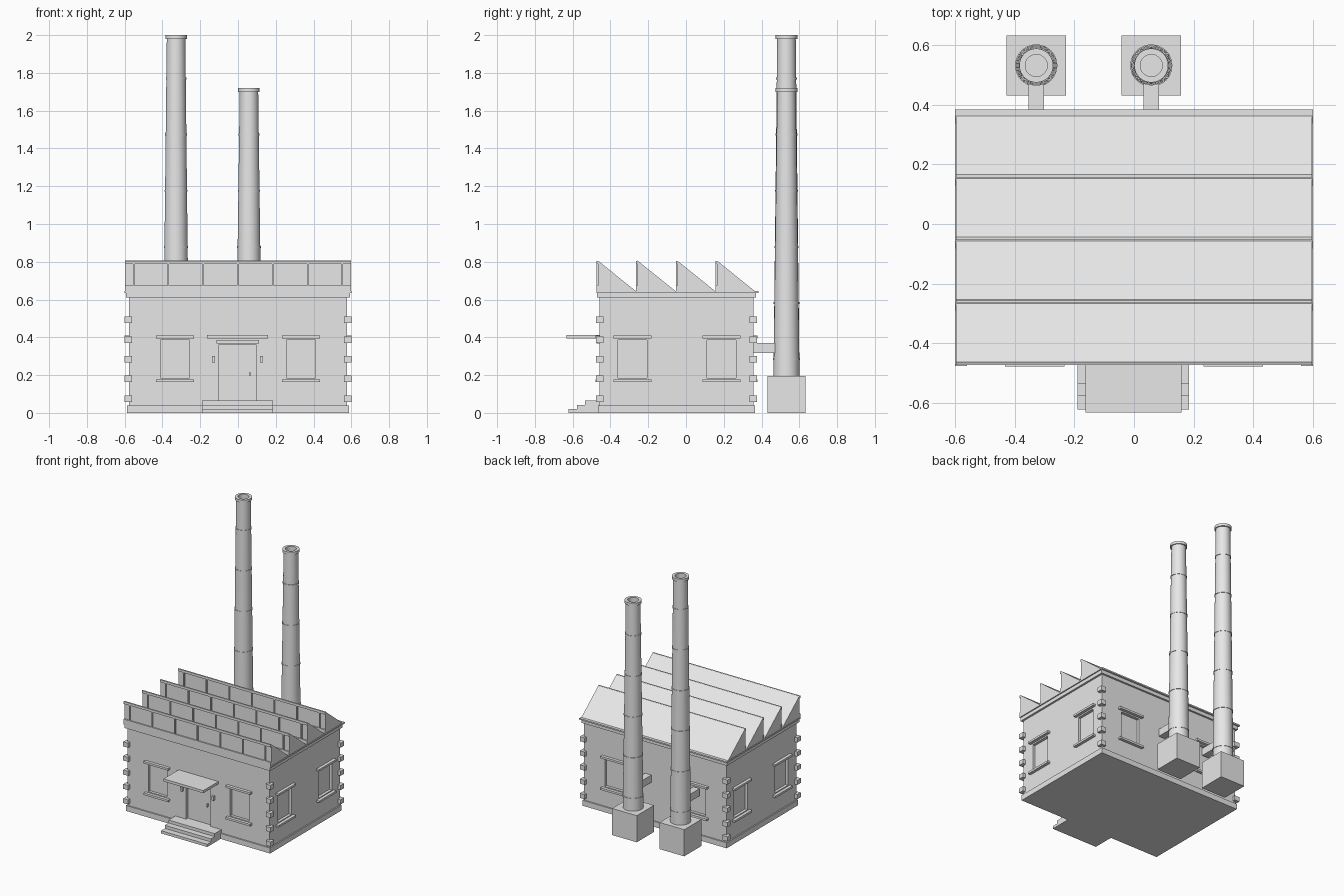
import bpy, bmesh, math
from mathutils import Matrix, Vector

if "Cube" in bpy.data.objects:
    bpy.data.objects.remove(bpy.data.objects["Cube"], do_unlink=True)

grey = bpy.data.materials.new("light_grey")
grey.use_nodes = True
grey.diffuse_color = (0.8, 0.8, 0.8, 1)
grey.node_tree.nodes["Principled BSDF"].inputs["Base Color"].default_value = (0.8, 0.8, 0.8, 1)


def finish(name, bm):
    bmesh.ops.recalc_face_normals(bm, faces=bm.faces[:])
    mesh = bpy.data.meshes.new(name)
    bm.to_mesh(mesh)
    bm.free()
    mesh.materials.append(grey)
    obj = bpy.data.objects.new(name, mesh)
    bpy.context.collection.objects.link(obj)
    return obj


def boxes(name, spans):
    """One object from boxes given as (x0, x1, y0, y1, z0, z1)."""
    bm = bmesh.new()
    for x0, x1, y0, y1, z0, z1 in spans:
        centre = Matrix.Translation(((x0 + x1) / 2, (y0 + y1) / 2, (z0 + z1) / 2))
        size = Matrix.Diagonal((abs(x1 - x0), abs(y1 - y0), abs(z1 - z0), 1))
        bmesh.ops.create_cube(bm, size=1, matrix=centre @ size)
    return finish(name, bm)


def extrude_x(name, profile, x0, x1):
    """Prism along x from a (y, z) outline."""
    bm = bmesh.new()
    face = bm.faces.new([bm.verts.new((x0, y, z)) for y, z in profile])
    side = bmesh.ops.extrude_face_region(bm, geom=[face])
    bmesh.ops.translate(bm, vec=(x1 - x0, 0, 0),
                        verts=[v for v in side["geom"] if isinstance(v, bmesh.types.BMVert)])
    return finish(name, bm)


def lathe(name, profile, x, y, sides=32):
    """Round part from a (radius, z) profile."""
    bm = bmesh.new()
    verts = [bm.verts.new((r, 0, z)) for r, z in profile]
    edges = [bm.edges.new(pair) for pair in zip(verts, verts[1:])]
    bmesh.ops.spin(bm, geom=verts + edges, cent=(0, 0, 0), axis=(0, 0, 1),
                   angle=math.tau, steps=sides, use_duplicate=False)
    bmesh.ops.remove_doubles(bm, verts=bm.verts[:], dist=0.0001)
    bmesh.ops.translate(bm, vec=(x, y, 0), verts=bm.verts[:])
    obj = finish(name, bm)
    bpy.ops.object.select_all(action="DESELECT")
    obj.select_set(True)
    bpy.context.view_layer.objects.active = obj
    bpy.ops.object.shade_smooth_by_angle(angle=math.radians(35))
    return obj


# Walls, plinth and cornice
X, FRONT, BACK = 0.578, -0.457, 0.357
walls = boxes("walls", [(-X, X, FRONT, BACK, 0.03, 0.62)])
boxes("plinth", [(-0.587, 0.587, -0.466, 0.366, 0, 0.04)])
boxes("cornice", [(-0.592, 0.592, -0.471, 0.371, 0.61, 0.636)])
boxes("roof_lip", [(-0.6, 0.6, -0.474, 0.384, 0.636, 0.646)])

# Windows on all four walls: recess, lintel and sill
cuts = [(-0.102, 0.098, FRONT - 0.02, FRONT + 0.02, 0.065, 0.36)]
trims = []
for c in (-0.333, 0.333):
    for wall, out in ((FRONT, -1), (BACK, 1)):
        cuts.append((c - 0.077, c + 0.077, wall - 0.02, wall + 0.02, 0.185, 0.385))
        for z in (0.163, 0.395):
            trims.append((c - 0.1, c + 0.1, wall - out * 0.01, wall + out * 0.022, z, z + 0.015))
for c in (-0.283, 0.188):
    for s in (-1, 1):
        cuts.append((s * (X - 0.02), s * (X + 0.02), c - 0.077, c + 0.077, 0.185, 0.385))
        for z in (0.163, 0.395):
            trims.append((s * (X - 0.01), s * (X + 0.022), c - 0.1, c + 0.1, z, z + 0.015))
boxes("window_lintels_and_sills", trims)

cutter = boxes("opening_cutter", cuts)
cutter.hide_render = True
cutter.hide_viewport = True
cut = walls.modifiers.new("openings", "BOOLEAN")
cut.operation = "DIFFERENCE"
cut.solver = "EXACT"
cut.object = cutter

# Corner stones
boxes("corner_stones", [
    (sx * 0.56, sx * 0.6, y - 0.02, y + 0.02, z - 0.017, z + 0.017)
    for sx in (-1, 1) for y in (FRONT, BACK)
    for z in (0.075, 0.18, 0.285, 0.388, 0.492)])

# Sawtooth roof with glazing bars on the upright faces
for i in range(4):
    y = -0.466 + i * 0.21
    extrude_x("roof_tooth", [(y, 0.64), (y, 0.806), (y + 0.2, 0.645), (y + 0.2, 0.64)], -0.597, 0.597)
    frame = [(-0.598, 0.598, y - 0.008, y + 0.002, z0, z1)
             for z0, z1 in ((0.645, 0.675), (0.787, 0.805))]
    frame += [(x - 0.004, x + 0.004, y - 0.008, y + 0.002, 0.67, 0.79)
              for x in [k * 0.184 for k in range(-3, 4)]]
    boxes("roof_glazing_frame", frame)

# Entrance
extrude_x("front_steps", [(-0.45, 0), (-0.622, 0), (-0.622, 0.02), (-0.578, 0.02), (-0.578, 0.043),
                          (-0.535, 0.043), (-0.535, 0.065), (-0.45, 0.065)], -0.19, 0.185)
boxes("door_canopy", [(-0.163, 0.16, -0.632, -0.45, 0.393, 0.412)])
boxes("door_lintel", [(-0.115, 0.11, -0.475, -0.45, 0.367, 0.385)])
boxes("door_handle", [(0.06, 0.066, -0.452, -0.435, 0.195, 0.217)])
boxes("wall_lamps", [(x - 0.008, x + 0.008, -0.475, -0.45, 0.268, 0.3) for x in (-0.13, 0.124)])

# Chimneys with base, hoops, hollow cap and flue
CY = 0.532
for label, x, top in (("tall", -0.328, 2.0), ("short", 0.058, 1.72)):
    boxes(label + "_chimney_base", [(x - 0.1, x + 0.1, CY - 0.1, CY + 0.1, 0, 0.196)])
    boxes(label + "_chimney_flue", [(x - 0.026, x + 0.026, BACK - 0.01, CY, 0.316, 0.37)])
    neck = top - 0.02
    lathe(label + "_chimney", [(0, 0.19), (0.069, 0.19), (0.049, neck), (0.057, neck), (0.057, top),
                               (0.037, top), (0.037, top - 0.08), (0, top - 0.08)], x, CY)
    z = 0.285
    while z < neck - 0.1:
        r = 0.069 - 0.02 * (z - 0.19) / (neck - 0.19)
        lathe(label + "_chimney_hoop", [(r - 0.004, z - 0.005), (r + 0.003, z - 0.005),
                                        (r + 0.003, z + 0.005), (r - 0.004, z + 0.005)], x, CY)
        z += 0.297
